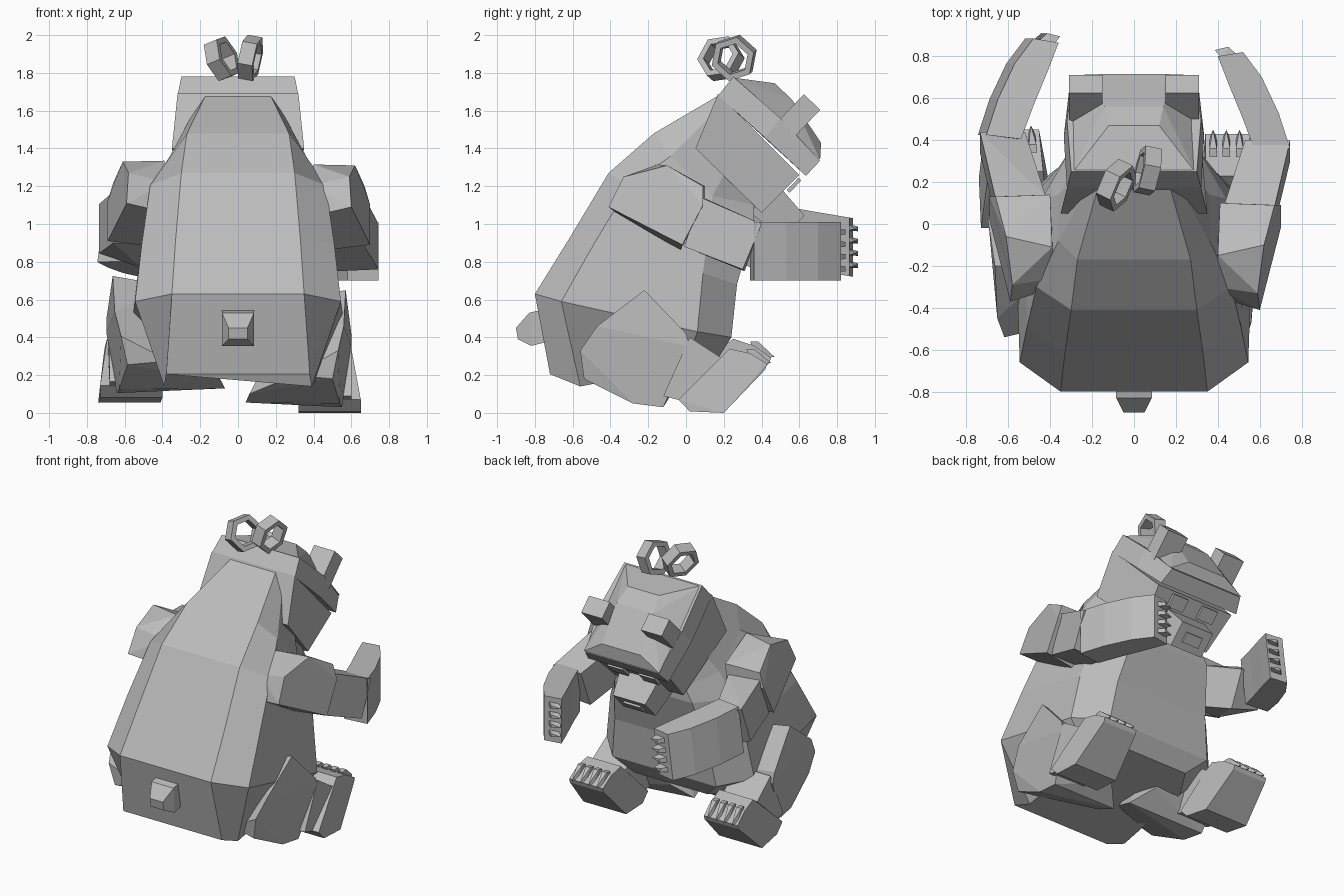
import bpy, bmesh, math
from mathutils import Vector, Matrix

if "Cube" in bpy.data.objects:
    bpy.data.objects.remove(bpy.data.objects["Cube"])

grey = bpy.data.materials.new("plain grey")
grey.diffuse_color = (0.5, 0.5, 0.5, 1)
grey.use_nodes = True
grey.node_tree.nodes["Principled BSDF"].inputs["Base Color"].default_value = grey.diffuse_color


def finish(name, bm):
    bmesh.ops.recalc_face_normals(bm, faces=bm.faces[:])
    me = bpy.data.meshes.new(name)
    bm.to_mesh(me)
    bm.free()
    me.materials.append(grey)
    ob = bpy.data.objects.new(name, me)
    bpy.context.collection.objects.link(ob)
    return ob


def hull(name, pts):
    bm = bmesh.new()
    for p in pts:
        bm.verts.new(p)
    bmesh.ops.convex_hull(bm, input=bm.verts[:])
    loose = [v for v in bm.verts if not v.link_faces]
    bmesh.ops.delete(bm, geom=loose, context='VERTS')
    bmesh.ops.dissolve_limit(bm, angle_limit=0.12, verts=bm.verts[:], edges=bm.edges[:])
    return finish(name, bm)


def loft(name, rings, closed=False):
    bm = bmesh.new()
    vs = [[bm.verts.new(p) for p in r] for r in rings]
    n = len(vs[0])
    pairs = list(zip(vs, vs[1:])) + ([(vs[-1], vs[0])] if closed else [])
    for a, b in pairs:
        for i in range(n):
            j = (i + 1) % n
            bm.faces.new((a[i], a[j], b[j], b[i]))
    if not closed:
        bm.faces.new(vs[0])
        bm.faces.new(vs[-1])
    return finish(name, bm)


def ring(*prof):
    """Symmetric ring from (half width, y, z) points running back to front."""
    return [(x, y, z) for x, y, z in prof] + [(-x, y, z) for x, y, z in reversed(prof)]


def slab(outline, x0, x1):
    return [(x, y, z) for y, z in outline for x in (x0, x1)]


def oriented_box(name, centre, size, taper=1.0):
    """Box in the tilted head frame: x across, u out of the face, v out of the crown."""
    u, v = Vector((0, .72, -.69)), Vector((0, .69, .72))
    c = Vector(centre)
    pts = []
    for sx in (-.5, .5):
        for su in (-.5, .5):
            for sv in (-.5, .5):
                t = taper if su > 0 else 1
                pts.append(c + Vector((sx * size[0] * t, 0, 0)) + u * su * size[1] + v * sv * size[2] * t)
    return hull(name, pts)


# Torso: eight-sided rings from the seat up to the neck
loft("torso", [
    ring((.38, -.72, .205), (.39, -.56, .14), (.38, 0, .25), (.28, .17, .29)),
    ring((.35, -.80, .63), (.545, -.66, .59), (.57, .06, .43), (.40, .24, .40)),
    ring((.33, -.62, .92), (.51, -.49, .89), (.52, .09, .74), (.36, .27, .68)),
    ring((.30, -.41, 1.27), (.465, -.30, 1.205), (.44, .12, .98), (.30, .36, 1.0)),
    ring((.27, -.17, 1.48), (.36, -.08, 1.36), (.36, .14, 1.15), (.24, .36, 1.1)),
    ring((.17, .18, 1.685), (.22, .18, 1.62), (.25, .25, 1.35), (.18, .36, 1.2)),
])

# Tail: short tapered stub
loft("tail", [
    ring((.085, -.70, .56), (.085, -.72, .38)),
    ring((.085, -.83, .53), (.085, -.82, .355)),
    ring((.05, -.90, .45), (.05, -.89, .39)),
])

# Head: tapered skull, overhanging brow band and faceted crown
loft("head", [
    ring((.35, .05, 1.40), (.26, .40, 1.06)),
    ring((.32, .17, 1.69), (.30, .60, 1.26)),
])
loft("brow_band", [
    ring((.32, .17, 1.68), (.335, .42, 1.455), (.31, .635, 1.255)),
    ring((.30, .25, 1.78), (.32, .50, 1.56), (.28, .71, 1.335)),
])
hull("crown", ring((.29, .25, 1.775), (.29, .71, 1.34)) +
     ring((.12, .47, 1.745), (.14, .56, 1.66), (.15, .715, 1.43)))
for s, side in ((1, "right"), (-1, "left")):
    oriented_box(side + "_ear", (s * .23, .595, 1.57), (.16, .12, .21))
    oriented_box(side + "_eye", (s * .12, .572, 1.205), (.12, .02, .09))

# Snout with nose plate
oriented_box("snout", (0, .49, 1.06), (.31, .22, .21), .8)
oriented_box("mouth", (0, .57, .98), (.13, .02, .07))


# Bow: two hexagonal loops on top of the head
def bow_loop(name, centre, tilt, turn, roll):
    m = Matrix.Translation(centre) @ Matrix.Rotation(turn, 4, 'Z') @ Matrix.Rotation(tilt, 4, 'Y')
    rings = []
    for k in range(6):
        a = k * math.pi / 3 + roll
        rings.append([m @ Vector((x, r * math.cos(a), r * math.sin(a)))
                      for x, r in ((-.04, .085), (.04, .085), (.04, .12), (-.04, .12))])
    loft(name, rings, closed=True)


bow_loop("left_bow_loop", (-.085, .185, 1.875), -.36, -.45, .15)
bow_loop("right_bow_loop", (.065, .255, 1.88), .18, -.2, .3)

# Limbs, built for the right side and placed by a mirror and shift on the left
for s, side in ((1, "right"), (-1, "left")):
    def arm(pts):
        return [(x, y, z) if s > 0 else (-x + .01, y + .04, z + .02) for x, y, z in pts]

    def forearm(pts):
        return [(x, y, z) if s > 0 else
                (-x + .01, y + .04, z + .02 + max(0, y) * (x - .53)) for x, y, z in pts]

    def paw(pts):
        return [(x, y, z) if s > 0 else
                (-x + .02 + .13 * (z - .85), y + .065, z + .16 - .17 * y) for x, y, z in pts]

    def thigh(pts):
        return [(x, y, z) if s > 0 else (-1.12 * x - .025, y + .02, z + .075) for x, y, z in pts]

    def foot(pts):
        return [(x, y, z) if s > 0 else
                (-x - .08 - .1 * max(0, y - .1), y + .02, z + .075 - .1 * max(0, y)) for x, y, z in pts]

    hull(side + "_upper_arm", arm([
        (.60, -.41, 1.09), (.47, -.37, 1.06), (.59, -.33, 1.25), (.39, -.30, 1.20),
        (.62, -.10, 1.31), (.40, -.15, 1.315), (.67, .09, 1.20), (.41, .10, 1.20),
        (.70, -.02, .89), (.45, -.03, .86), (.70, .09, 1.10), (.42, .10, 1.10)]))
    hull(side + "_forearm", forearm([
        (.67, -.01, .88), (.67, .08, 1.14), (.43, -.01, .88), (.43, .09, 1.14),
        (.745, .30, .76), (.745, .40, 1.0), (.52, .31, .75), (.53, .40, 1.0)]))

    # Paw: curved inward in plan
    outer = ((.745, .36), (.69, .53), (.61, .70), (.52, .82))
    inner = ((.58, .34), (.52, .50), (.45, .67), (.40, .80))
    loft(side + "_paw", [paw([(a, b, .70), (a, b, 1.01), (c, d, 1.01), (c, d, .70)])
                         for (a, b), (c, d) in zip(outer, inner)])
    for k in range(4):
        z = .745 + k * .065
        hull(side + "_paw_claw_%d" % (k + 1), paw([
            (.50, .80, z), (.50, .80, z + .035), (.42, .79, z), (.42, .79, z + .035),
            (.45, .845, z + .005), (.45, .845, z + .03), (.385, .83, z + .015)]))

    # Leg: broad folded thigh, shin and upturned foot
    hull(side + "_thigh", thigh([
        (.56, -.47, .46), (.57, -.22, .65), (.60, .0, .42), (.60, .02, .35),
        (.55, -.12, .03), (.54, -.28, .05), (.53, -.56, .33), (.50, -.54, .18),
        (.32, -.22, .60), (.28, .0, .38), (.04, -.15, .055), (.06, -.28, .10),
        (.30, -.50, .20), (.15, -.04, .16)]))
    hull(side + "_shin", foot(slab([(-.12, .09), (.02, .40), (.19, .29), (.03, .05)], .34, .60)))
    hull(side + "_foot", foot(
        slab([(-.04, .07), (.02, .008), (.20, 0)], .32, .65) +
        slab([(.42, .23), (.43, .26), (.34, .315), (.23, .34), (.17, .29)], .34, .60)))
    for k in range(4):
        x = .36 + k * .063
        hull(side + "_foot_claw_%d" % (k + 1), foot(
            slab([(.33, .305), (.32, .335), (.36, .34), (.41, .26)], x, x + .035) +
            [(x + .017, .45, .265)]))
